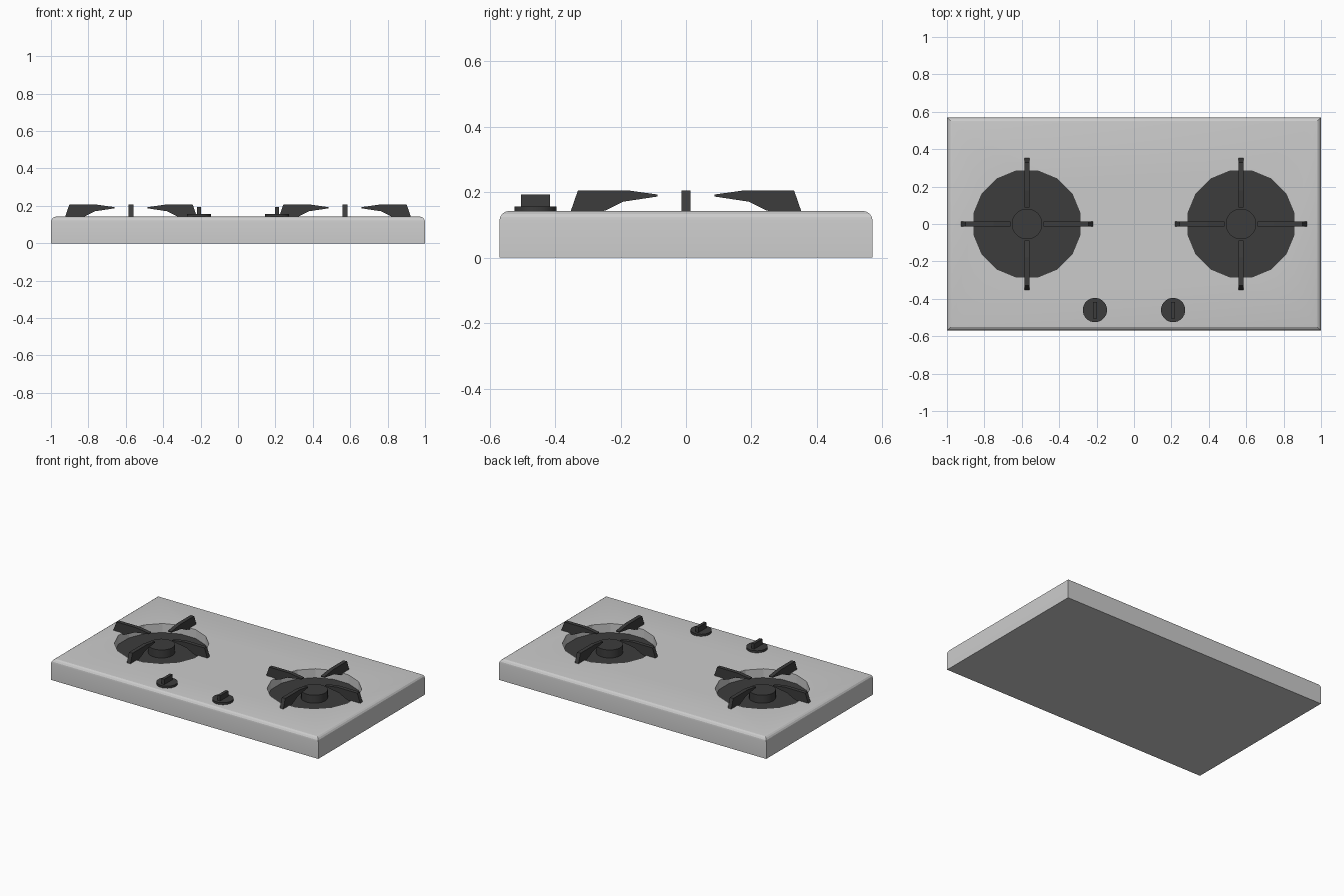
import bpy, bmesh, math
from mathutils import Matrix

if "Cube" in bpy.data.objects:
    bpy.data.objects.remove(bpy.data.objects["Cube"])

DARK = bpy.data.materials.new("dark_iron")
DARK.diffuse_color = (0.045, 0.045, 0.045, 1)
DARK.use_nodes = True
DARK.node_tree.nodes["Principled BSDF"].inputs["Base Color"].default_value = DARK.diffuse_color
TOP, FLOOR, BURNER_X, WELL_R = 0.143, 0.08, 0.572, 0.29


def finish(name, bm, mat=None, smooth=None):
    bmesh.ops.recalc_face_normals(bm, faces=bm.faces[:])
    me = bpy.data.meshes.new(name)
    bm.to_mesh(me)
    bm.free()
    ob = bpy.data.objects.new(name, me)
    bpy.context.collection.objects.link(ob)
    if mat:
        me.materials.append(mat)
    if smooth:
        shade(ob, smooth)
    return ob


def select(ob):
    bpy.ops.object.select_all(action='DESELECT')
    ob.select_set(True)
    bpy.context.view_layer.objects.active = ob


def shade(ob, degrees):
    select(ob)
    bpy.ops.object.shade_smooth_by_angle(angle=math.radians(degrees))


def add_box(bm, x, y, z):
    m = Matrix.Translation((sum(x) / 2, sum(y) / 2, sum(z) / 2)) @ \
        Matrix.Diagonal((x[1] - x[0], y[1] - y[0], z[1] - z[0], 1))
    return bmesh.ops.create_cube(bm, size=1, matrix=m)


def add_cylinder(bm, x, y, z0, z1, r, sides):
    m = Matrix.Translation((x, y, (z0 + z1) / 2)) @ Matrix.Rotation(math.pi / sides, 4, 'Z')
    bmesh.ops.create_cone(bm, cap_ends=True, segments=sides, radius1=r, radius2=r,
                          depth=z1 - z0, matrix=m)


# hob body with rounded top edges
bm = bmesh.new()
add_box(bm, (-1, 1), (-0.57, 0.57), (0, TOP))
rim = [e for e in bm.edges if all(v.co.z > TOP - 0.001 for v in e.verts)]
bmesh.ops.bevel(bm, geom=rim, offset=0.03, segments=4, profile=0.5, affect='EDGES')
body = finish("hob_body", bm)

# burner wells cut into the body
for sx in (-1, 1):
    bm = bmesh.new()
    add_cylinder(bm, sx * BURNER_X, 0, FLOOR, 0.4, WELL_R, 16)
    cutter = finish("well_cutter", bm)
    cutter.hide_render = True
    mod = body.modifiers.new("well", 'BOOLEAN')
    mod.operation, mod.solver, mod.object = 'DIFFERENCE', 'EXACT', cutter
    select(body)
    bpy.ops.object.modifier_apply(modifier=mod.name)
    bpy.data.objects.remove(cutter)
shade(body, 20)

# pan support arm profile: distance from the burner centre, height
ARM = [(0.352, TOP - 0.01), (0.352, TOP), (0.33, 0.206), (0.18, 0.206), (0.087, 0.193),
       (0.087, 0.187), (0.193, 0.171), (0.245, TOP + 0.002), (0.285, TOP - 0.01)]
HALF = 0.013


def add_arm(bm, x, angle):
    rot = Matrix.Translation((x, 0, 0)) @ Matrix.Rotation(angle, 4, 'Z')
    sides = [[bm.verts.new((r, s * HALF, z)) for r, z in ARM] for s in (-1, 1)]
    bm.faces.new(sides[0])
    bm.faces.new(sides[1][::-1])
    n = len(ARM)
    for i in range(n):
        j = (i + 1) % n
        bm.faces.new((sides[0][i], sides[1][i], sides[1][j], sides[0][j]))
    bmesh.ops.transform(bm, matrix=rot, verts=sides[0] + sides[1])


for sx, side in ((-1, "left"), (1, "right")):
    x = sx * BURNER_X

    # dark well floor
    bm = bmesh.new()
    add_cylinder(bm, x, 0, FLOOR - 0.005, FLOOR + 0.003, WELL_R, 16)
    finish(side + "_well_floor", bm, DARK)

    # burner cap
    bm = bmesh.new()
    add_cylinder(bm, x, 0, FLOOR, 0.137, 0.082, 24)
    finish(side + "_burner_cap", bm, DARK, 30)

    # four pan support arms
    bm = bmesh.new()
    for k in range(4):
        add_arm(bm, x, k * math.pi / 2)
    finish(side + "_pan_support", bm, DARK)

    # control knob: disc and upright grip
    kx, ky = sx * 0.209, -0.46
    bm = bmesh.new()
    add_cylinder(bm, kx, ky, TOP - 0.003, 0.157, 0.065, 24)
    finish(side + "_knob_base", bm, DARK, 30)
    bm = bmesh.new()
    add_box(bm, (kx - 0.01, kx + 0.01), (ky - 0.044, ky + 0.044), (0.15, 0.193))
    finish(side + "_knob_grip", bm, DARK)
